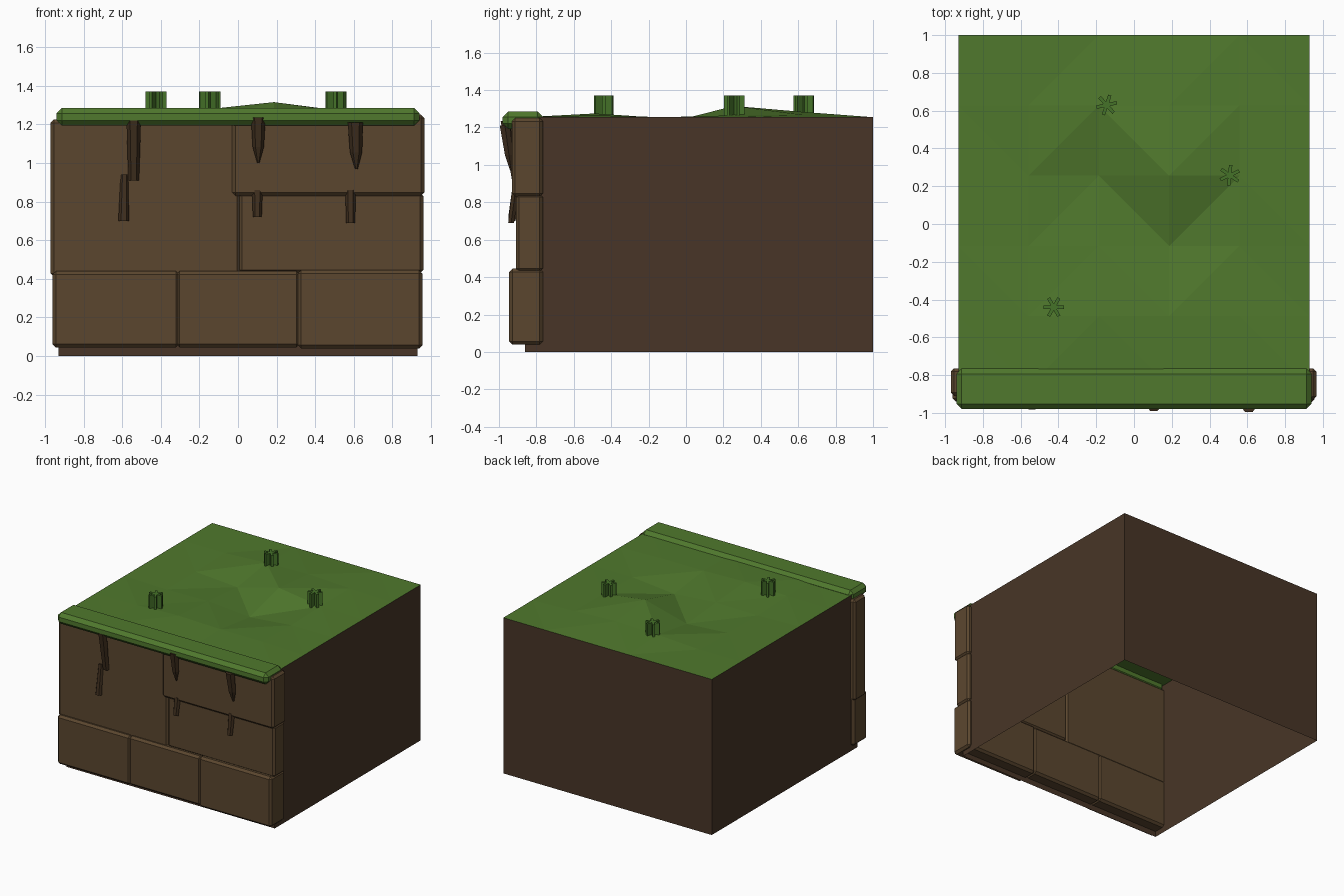
import bpy, bmesh, math
from mathutils import Matrix, Vector

if "Cube" in bpy.data.objects:
    bpy.data.objects.remove(bpy.data.objects["Cube"])


def material(name, rgb):
    m = bpy.data.materials.new(name)
    m.diffuse_color = (*rgb, 1)
    m.use_nodes = True
    m.node_tree.nodes["Principled BSDF"].inputs["Base Color"].default_value = m.diffuse_color
    return m


DIRT = material("dirt", (0.065, 0.036, 0.02))
EARTH = material("packed_earth", (0.105, 0.062, 0.028))
GRASS = material("grass", (0.08, 0.19, 0.026))
LEAF = material("leaf", (0.06, 0.17, 0.022))
ROOT = material("root", (0.05, 0.028, 0.013))


def make(name, bm, mat):
    mesh = bpy.data.meshes.new(name)
    bm.to_mesh(mesh)
    bm.free()
    mesh.materials.append(mat)
    ob = bpy.data.objects.new(name, mesh)
    bpy.context.collection.objects.link(ob)
    return ob


def add_box(bm, lo, hi, rot=None):
    lo, hi = Vector(lo), Vector(hi)
    mtx = Matrix.Translation((lo + hi) / 2) @ Matrix.Diagonal((*(hi - lo), 1))
    bmesh.ops.create_cube(bm, size=1, matrix=(rot @ mtx) if rot else mtx)


def chamfer_box(name, lo, hi, bevel, mat):
    bm = bmesh.new()
    add_box(bm, lo, hi)
    bmesh.ops.bevel(bm, geom=bm.edges[:], offset=bevel, segments=1, affect='EDGES')
    return make(name, bm, mat)


# Dirt walls, open at the bottom
X, Y0, Y1, TOP = 0.93, -0.86, 1.0, 1.255
bm = bmesh.new()
corners = [(-X, Y0), (X, Y0), (X, Y1), (-X, Y1)]
low = [bm.verts.new((x, y, 0)) for x, y in corners]
high = [bm.verts.new((x, y, TOP)) for x, y in corners]
for i in range(4):
    j = (i + 1) % 4
    bm.faces.new((low[i], low[j], high[j], high[i]))
make("dirt_walls", bm, DIRT)

# Uneven faceted grass: inner height offsets, rows run front to back
bumps = [(0.005, 0.02, 0.01, 0.01),
         (-0.01, -0.005, -0.035, 0.0),
         (-0.01, -0.035, 0.06, 0.01),
         (0.0, 0.02, 0.028, 0.012)]
bm = bmesh.new()
grid = []
for j in range(6):
    row = []
    for i in range(6):
        inner = 0 < i < 5 and 0 < j < 5
        dz = bumps[j - 1][i - 1] if inner else 0
        row.append(bm.verts.new((-X + 0.372 * i, Y0 + 0.372 * j, TOP + dz)))
    grid.append(row)
for j in range(5):
    for i in range(5):
        a, b, c, d = grid[j][i], grid[j][i + 1], grid[j + 1][i + 1], grid[j + 1][i]
        tris = ((a, b, d), (b, c, d)) if i % 2 == 0 else ((a, b, c), (a, c, d))
        for t in tris:
            bm.faces.new(t)
make("grass_top", bm, GRASS)

# Overhanging grass lip along the front edge
chamfer_box("grass_lip", (-0.94, -0.98, 1.193), (0.94, -0.765, 1.285), 0.028, GRASS)

# Earth blocks on the front: x0, x1, z0, z1, front y
blocks = [(-0.96, -0.305, 0.045, 0.44, -0.94),
          (-0.32, 0.32, 0.045, 0.44, -0.937),
          (0.31, 0.955, 0.04, 0.445, -0.945),
          (-0.97, 0.012, 0.41, 1.225, -0.91),
          (0.005, 0.96, 0.43, 0.845, -0.91),
          (-0.03, 0.965, 0.83, 1.25, -0.93)]
for n, (x0, x1, z0, z1, y) in enumerate(blocks):
    chamfer_box(f"earth_block_{n + 1}", (x0, y, z0), (x1, -0.765, z1), 0.017, EARTH)


# Six-sided roots hanging down the front, tapering through three rings
def root(name, cx, z_top, z_bot, w_top, w_bot, y_top, y_bot, lean=0.0):
    bm = bmesh.new()
    rings = []
    for t in (0, 0.65, 1):
        r = (w_top + (w_bot - w_top) * (t if w_bot > 0.02 else t ** 3)) / 2
        x = cx + lean * t
        y = y_top + (y_bot - y_top) * t
        rings.append([bm.verts.new((x + r * math.cos(k * math.pi / 3),
                                    y + r * 0.8 * math.sin(k * math.pi / 3),
                                    z_top + (z_bot - z_top) * t)) for k in range(6)])
    for a, b in zip(rings, rings[1:]):
        for k in range(6):
            bm.faces.new((a[k], b[k], b[(k + 1) % 6], a[(k + 1) % 6]))
    bm.faces.new(rings[0])
    bm.faces.new(rings[-1][::-1])
    bmesh.ops.recalc_face_normals(bm, faces=bm.faces[:])
    make(name, bm, ROOT)


root("root_left_upper", -0.54, 1.22, 0.91, 0.075, 0.055, -0.955, -0.91)
root("root_left_lower", -0.588, 0.94, 0.70, 0.04, 0.055, -0.905, -0.93, -0.004)
root("root_middle_upper", 0.105, 1.235, 1.0, 0.075, 0.012, -0.965, -0.935)
root("root_right_upper", 0.608, 1.21, 0.97, 0.08, 0.015, -0.968, -0.935, 0.005)
root("root_middle_lower", 0.1, 0.86, 0.72, 0.055, 0.045, -0.912, -0.935)
root("root_right_lower", 0.583, 0.86, 0.69, 0.055, 0.045, -0.912, -0.935)

# Star-shaped grass tufts made of crossed upright blades
for n, (x, y, turn) in enumerate([(-0.425, -0.44, 0), (-0.145, 0.63, 12), (0.507, 0.258, 25)]):
    bm = bmesh.new()
    for k in range(3):
        rot = Matrix.Translation((x, y, 0)) @ Matrix.Rotation(math.radians(turn + 60 * k), 4, 'Z')
        add_box(bm, (-0.055, -0.009, 1.245), (0.055, 0.009, 1.37), rot)
    make(f"grass_tuft_{n + 1}", bm, LEAF)
